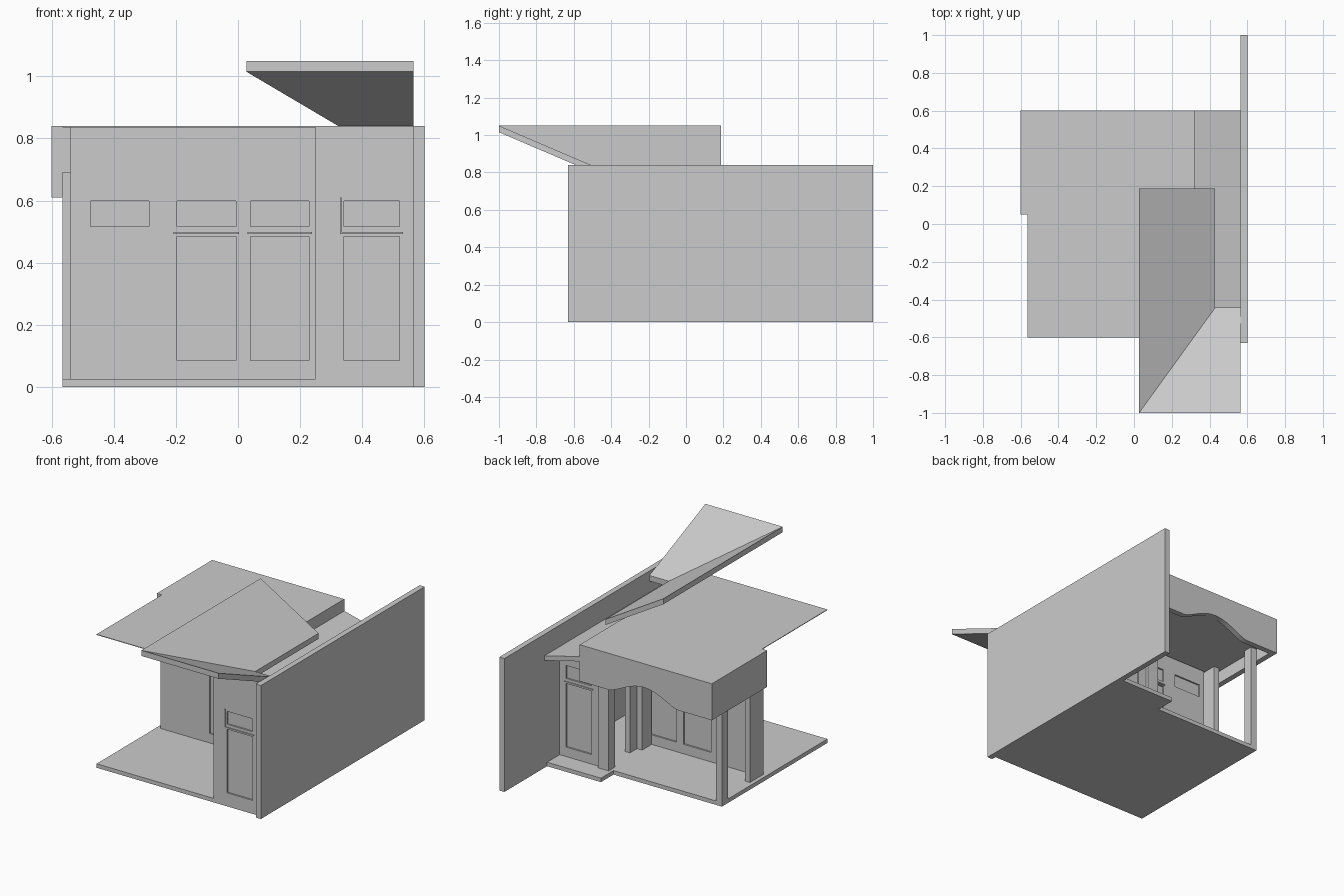
import bpy, bmesh, math
from mathutils import Vector

default = bpy.data.objects.get("Cube")
if default:
    bpy.data.objects.remove(default)

grey = bpy.data.materials.new("plain grey")
grey.use_nodes = True
grey.diffuse_color = (0.6, 0.6, 0.6, 1)
grey.node_tree.nodes["Principled BSDF"].inputs["Base Color"].default_value = (0.6, 0.6, 0.6, 1)


def prism(name, points, sweep):
    """Flat outline swept along a vector into a closed solid."""
    bm = bmesh.new()
    face = bm.faces.new([bm.verts.new(p) for p in points])
    result = bmesh.ops.extrude_face_region(bm, geom=[face], use_keep_orig=True)
    moved = [v for v in result["geom"] if isinstance(v, bmesh.types.BMVert)]
    bmesh.ops.translate(bm, verts=moved, vec=Vector(sweep))
    bmesh.ops.recalc_face_normals(bm, faces=bm.faces)
    mesh = bpy.data.meshes.new(name)
    bm.to_mesh(mesh)
    bm.free()
    mesh.materials.append(grey)
    obj = bpy.data.objects.new(name, mesh)
    bpy.context.collection.objects.link(obj)
    return obj


def box(name, x, y, z):
    (x0, x1), (y0, y1), (z0, z1) = x, y, z
    base = [(x0, y0, z0), (x1, y0, z0), (x1, y1, z0), (x0, y1, z0)]
    return prism(name, base, (0, 0, z1 - z0))


def cut_panels(wall, panels, y0, y1):
    """Recess panels into both faces of a wall that spans y0 to y1."""
    for x, z in panels:
        for y in (y0, y1):
            cutter = box("panel_cutter", x, (y - 0.01, y + 0.01), z)
            cutter.hide_render = True
            cutter.hide_set(True)
            cutter.display_type = "WIRE"
            mod = wall.modifiers.new("panel", "BOOLEAN")
            mod.operation = "DIFFERENCE"
            mod.solver = "EXACT"
            mod.object = cutter


FLOOR, TOP, SOFFIT = 0.025, 0.84, 0.69
DOOR_Z, WINDOW_Z, LEDGE_Z = (0.085, 0.485), (0.517, 0.598), (0.492, 0.499)

# Floor slabs and the tall party wall
box("main_floor", (-0.565, 0.19), (-0.6, 0.45), (0, FLOOR))
box("side_floor", (0.19, 0.565), (-0.6, 0.575), (0, FLOOR))
box("party_wall", (0.565, 0.6), (-0.63, 1.0), (0, TOP))

# Central wall with two glazed doors and a high window
doors = [(-0.197, -0.007), (0.04, 0.228)]
centre_wall = box("centre_wall", (-0.54, 0.25), (0, 0.035), (FLOOR, TOP))
panels = [(x, z) for x in doors for z in (DOOR_Z, WINDOW_Z)]
cut_panels(centre_wall, panels + [((-0.475, -0.287), WINDOW_Z)], 0, 0.035)
box("end_wing_wall", (-0.54, -0.505), (0, 0.135), (FLOOR, SOFFIT))

# Side room walls, each end with the same door
side_door = (0.342, 0.521)
for name, y, top in (("front_room_wall", -0.6, TOP), ("back_room_wall", 0.415, SOFFIT)):
    wall = box(name, (0.25, 0.565), (y, y + 0.035), (FLOOR, top))
    cut_panels(wall, [(side_door, DOOR_Z), (side_door, WINDOW_Z)], y, y + 0.035)
box("room_side_wall", (0.25, 0.285), (-0.565, 0.2), (FLOOR, TOP))

# Ledges between doors and transom windows
for (x0, x1), (y0, y1) in [(d, (0, 0.035)) for d in doors] + [
        (side_door, (-0.6, -0.565)), (side_door, (0.415, 0.45))]:
    box("door_ledge", (x0 - 0.01, x1 + 0.01), (y0 - 0.006, y1 + 0.006), LEDGE_Z)
box("door_strip", (0.329, 0.333), (-0.606, -0.6), (0.492, 0.61))

# Porch posts
box("corner_post", (-0.565, -0.525), (0.39, 0.45), (FLOOR, SOFFIT))
box("entry_post", (0.21, 0.285), (0.405, 0.47), (FLOOR, SOFFIT))
box("entry_pilaster", (0.215, 0.25), (0.035, 0.13), (FLOOR, SOFFIT))

# Thin flat roof with the deeper porch ceiling behind it
box("flat_roof", (-0.565, 0.32), (-0.6, 0.05), (TOP - 0.004, TOP))
box("porch_ceiling", (-0.565, 0.32), (0.05, 0.565), (SOFFIT, TOP))
box("roof_step", (0.31, 0.32), (-0.565, 0.05), (0.735, TOP))
box("side_fascia", (-0.6, -0.565), (0.05, 0.565), (0.61, TOP))

# Arched rear fascia, with short curved lead-ins
left, right, steps = -0.36, 0.11, 24
arch = []
for i in range(steps + 1):
    t = i / steps
    rise = 0.08 * math.sin(math.pi * t) ** 1.3
    arch.append((left + (right - left) * t, 0.565, 0.61 + rise))
outline = [(-0.6, 0.565, TOP), (-0.6, 0.565, 0.61)] + arch
outline += [(0.32, 0.565, 0.61), (0.32, 0.565, TOP)]
prism("arched_fascia", outline, (0, 0.035, 0))

# Lean-to roof falling toward the party wall
prism("lean_to_roof", [(0.32, -0.565, 0.765), (0.565, -0.565, 0.705),
                       (0.565, 0.6, 0.705), (0.32, 0.6, 0.765)], (0, 0, -0.03))

# Raised folded canopy: two slopes meeting in a diagonal valley
high, low = 1.05, 0.812
tip, valley = (0.027, -1, high), (0.43, -0.443, low)
prism("canopy_side_slope", [tip, valley, (0.43, 0.187, low), (0.027, 0.187, high)],
      (0, 0, -0.035))
prism("canopy_front_slope", [tip, (0.565, -1, high), (0.565, -0.443, low), valley],
      (0, 0, -0.035))
